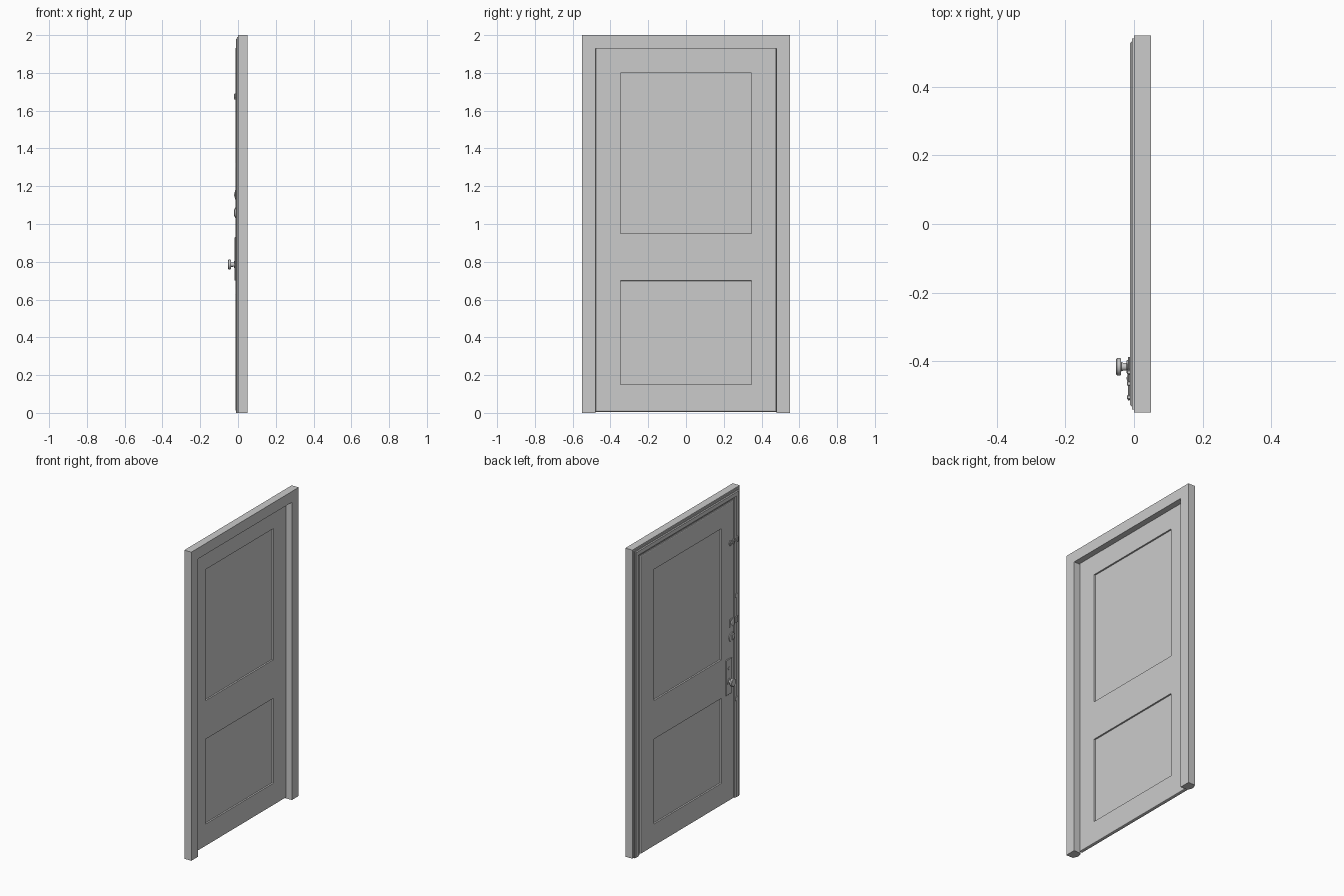
import bpy, bmesh, math
from mathutils import Matrix, Vector

if "Cube" in bpy.data.objects:
    bpy.data.objects.remove(bpy.data.objects["Cube"])


def finish(name, bm, smooth=False):
    bmesh.ops.recalc_face_normals(bm, faces=bm.faces)
    me = bpy.data.meshes.new(name)
    bm.to_mesh(me)
    bm.free()
    ob = bpy.data.objects.new(name, me)
    bpy.context.collection.objects.link(ob)
    if smooth:
        bpy.context.view_layer.objects.active = ob
        ob.select_set(True)
        bpy.ops.object.shade_smooth_by_angle(angle=math.radians(35))
        ob.select_set(False)
    return ob


def box_bm(lo, hi):
    bm = bmesh.new()
    lo, hi = Vector(lo), Vector(hi)
    bmesh.ops.create_cube(bm, size=1, matrix=Matrix.Translation((lo + hi) / 2)
                          @ Matrix.Diagonal((*(hi - lo), 1)))
    return bm


def box(name, lo, hi, bevel=0):
    bm = box_bm(lo, hi)
    if bevel:
        bmesh.ops.bevel(bm, geom=bm.edges[:], offset=bevel, segments=1, affect='EDGES')
    return finish(name, bm)


def surround(name, profile):
    """Sweep (x, inset from outer edge) points up, over and down the doorway."""
    bm = bmesh.new()
    rings = []
    for side, top in ((-1, 0), (-1, 1), (1, 1), (1, 0)):
        rings.append([bm.verts.new((x, side * (0.55 - d), (2 - d) * top))
                      for x, d in profile])
    n = len(profile)
    for a, b in zip(rings, rings[1:]):
        for i in range(n):
            bm.faces.new((a[i], a[(i + 1) % n], b[(i + 1) % n], b[i]))
    bm.faces.new(rings[0])
    bm.faces.new(rings[-1])
    return finish(name, bm)


def turned(name, y, z, profile, seg=24):
    """Turn (x, radius) points about an axis along x."""
    bm = bmesh.new()
    rings = [[bm.verts.new((x, y + r * math.cos(t), z + r * math.sin(t)))
              for t in (2 * math.pi * k / seg for k in range(seg))] for x, r in profile]
    for a, b in zip(rings, rings[1:]):
        for k in range(seg):
            bm.faces.new((a[k], a[(k + 1) % seg], b[(k + 1) % seg], b[k]))
    bm.faces.new(rings[0])
    bm.faces.new(rings[-1])
    return finish(name, bm, True)


# Frame and the stepped moulding on its inner side
surround("door_frame", [(0, 0), (0.05, 0), (0.05, 0.07), (0, 0.07)])
surround("frame_moulding", [(0, 0.01), (-0.006, 0.01), (-0.006, 0.018), (-0.011, 0.023),
                            (-0.011, 0.048), (-0.006, 0.055), (-0.006, 0.063), (0, 0.063)])

# Door leaf with chamfered rim and two recessed panels on both faces
bm = box_bm((-0.012, -0.478, 0.006), (0.011, 0.478, 1.938))
rim = [e for e in bm.edges if abs(e.verts[0].co.x - e.verts[1].co.x) < 1e-6]
bmesh.ops.bevel(bm, geom=rim, offset=0.006, segments=2, profile=0.5, affect='EDGES')
cuts = [((0, y, 0), (0, 1, 0)) for y in (-0.347, 0.347)]
cuts += [((0, 0, z), (0, 0, 1)) for z in (0.15, 0.7, 0.95, 1.8)]
for co, no in cuts:
    bmesh.ops.bisect_plane(bm, geom=bm.verts[:] + bm.edges[:] + bm.faces[:],
                           plane_co=co, plane_no=no)
bm.normal_update()
panels = []
for f in bm.faces:
    c = f.calc_center_median()
    if abs(f.normal.x) > 0.9 and abs(c.y) < 0.3 and (0.2 < c.z < 0.65 or 1.0 < c.z < 1.75):
        panels.append(f)
bmesh.ops.inset_region(bm, faces=panels, thickness=0.001, depth=-0.009, use_even_offset=True)
finish("door_leaf", bm)

# Knob and its back plate
box("knob_plate", (-0.018, -0.445, 0.70), (-0.011, -0.387, 0.93), 0.002)
turned("door_knob", -0.416, 0.785, [(-0.015, 0.02), (-0.021, 0.019), (-0.022, 0.011),
                                   (-0.037, 0.012), (-0.038, 0.024), (-0.041, 0.026),
                                   (-0.049, 0.026), (-0.052, 0.023)])
turned("keyhole_collar", -0.416, 0.87, [(-0.016, 0.011), (-0.0195, 0.009)])

# Upper lock: case, catch and thumb turn
box("lock_case", (-0.016, -0.475, 1.13), (-0.011, -0.425, 1.18), 0.002)
turned("lock_dome", -0.45, 1.155, [(-0.015, 0.016), (-0.018, 0.013), (-0.02, 0.007)])
box("lock_catch", (-0.017, -0.51, 1.135), (-0.01, -0.485, 1.175), 0.002)
turned("turn_rose", -0.45, 1.06, [(-0.011, 0.03), (-0.016, 0.028), (-0.018, 0.018)])
box("thumb_turn", (-0.022, -0.455, 1.042), (-0.017, -0.445, 1.078), 0.002)

# Sliding bolt near the top, with its keeper
box("bolt_bar", (-0.018, -0.515, 1.667), (-0.012, -0.42, 1.681), 0.002)
for i, y in enumerate((-0.432, -0.465, -0.505)):
    box(f"bolt_bracket_{i}", (-0.021, y - 0.006, 1.658), (-0.01, y + 0.006, 1.69), 0.002)

# Small strike plates on the frame
for i, z in enumerate((1.31, 0.64)):
    box(f"strike_plate_{i}", (-0.014, -0.51, z - 0.012), (-0.01, -0.488, z + 0.012), 0.001)
